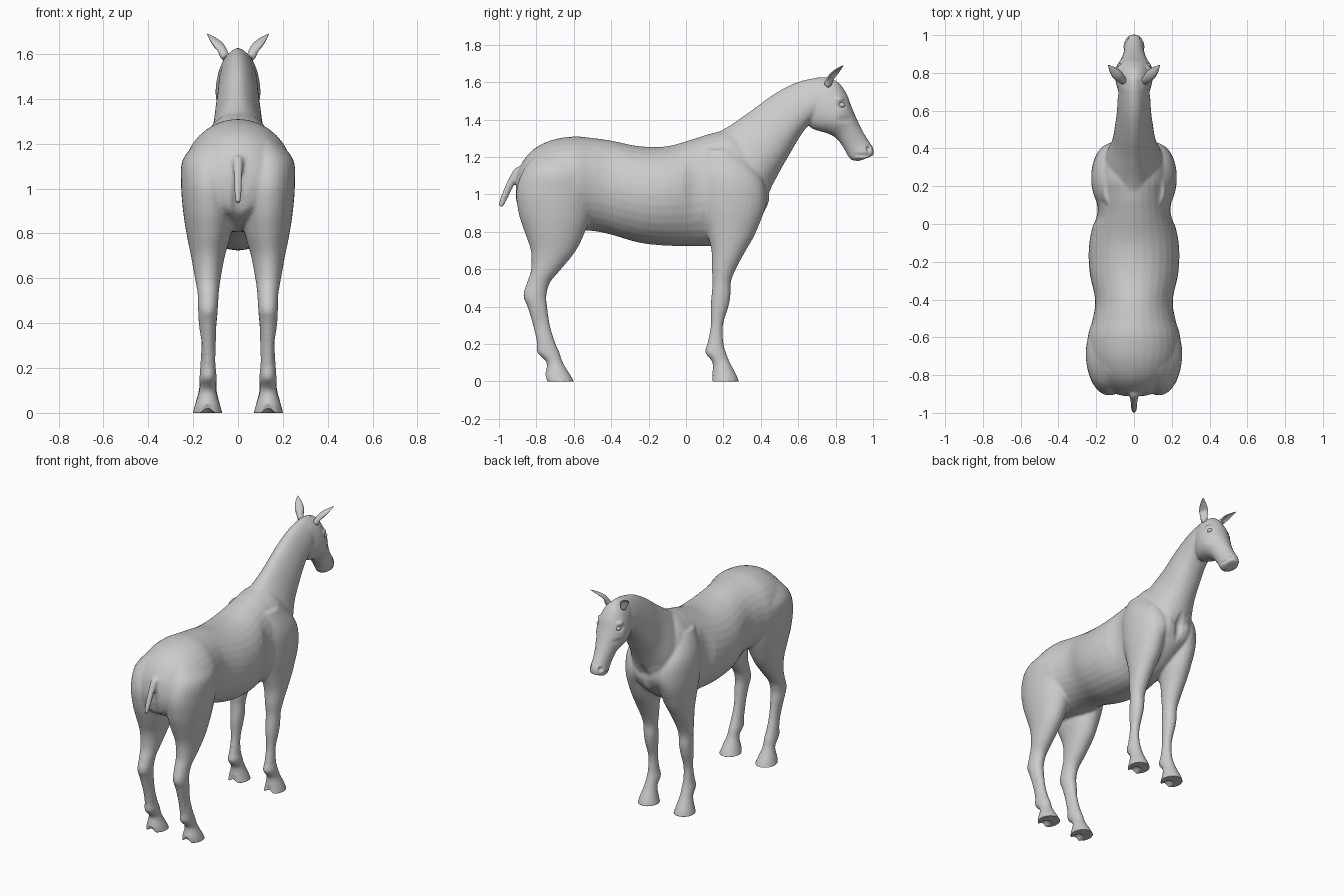
import bpy, bmesh, math
from mathutils import Vector


def catmull(rows, n):
    """Smoothly resample a list of equal-length rows, n steps per gap."""
    out = []
    for i in range(len(rows) - 1):
        p0, p1, p2 = rows[max(i - 1, 0)], rows[i], rows[i + 1]
        p3 = rows[min(i + 2, len(rows) - 1)]
        for k in range(n):
            t = k / n
            out.append([0.5 * (2 * b + (c - a) * t + (2 * a - 5 * b + 4 * c - d) * t * t
                               + (3 * b - a - 3 * c + d) * t ** 3)
                        for a, b, c, d in zip(p0, p1, p2, p3)])
    return out + [list(rows[-1])]


def skin(bm, rings):
    """Bridge rings of points into a closed tube."""
    loops = [[bm.verts.new(p) for p in ring] for ring in rings]
    n = len(loops[0])
    for a, b in zip(loops, loops[1:]):
        for i in range(n):
            j = (i + 1) % n
            bm.faces.new((a[i], a[j], b[j], b[i]))
    bm.faces.new(loops[0][::-1])
    bm.faces.new(loops[-1])


def loft(bm, rows, taper=0.0, side=1, segs=32):
    """Rows are (y, z) of one edge, (y, z) of the opposite edge, half width, x centre."""
    rings = []
    for ya, za, yb, zb, w, xc in catmull(rows, 5):
        ring = []
        for i in range(segs):
            a = 2 * math.pi * i / segs
            s, c = math.sin(a), math.cos(a)
            ring.append((side * (xc + w * c * (1 - taper * s)),
                         (ya + yb) / 2 + (yb - ya) / 2 * s, (za + zb) / 2 + (zb - za) / 2 * s))
        rings.append(ring)
    skin(bm, rings)


def finish(bm, name):
    bmesh.ops.recalc_face_normals(bm, faces=bm.faces)
    me = bpy.data.meshes.new(name)
    bm.to_mesh(me)
    bm.free()
    me.polygons.foreach_set("use_smooth", [True] * len(me.polygons))
    ob = bpy.data.objects.new(name, me)
    bpy.context.collection.objects.link(ob)
    return ob


# Torso: y, bottom z, top z, half width
torso = [(-.91, .97, 1.07, .06), (-.885, .9, 1.155, .125), (-.82, .86, 1.238, .19),
         (-.72, .82, 1.29, .236), (-.6, .805, 1.31, .245), (-.5, .805, 1.302, .218),
         (-.4, .785, 1.288, .206), (-.25, .742, 1.258, .236), (-.1, .726, 1.258, .237),
         (.05, .724, 1.3, .205), (.15, .727, 1.33, .195), (.25, .76, 1.34, .19),
         (.35, .83, 1.27, .165), (.41, .89, 1.15, .125), (.435, .95, 1.06, .07)]
# Neck and head: throat side (y, z), crest side (y, z), half width
neck = [(.38, .88, .02, 1.27, .15), (.435, .99, .19, 1.343, .15), (.5, 1.12, .33, 1.435, .113),
        (.56, 1.225, .46, 1.53, .098), (.61, 1.31, .58, 1.595, .088),
        (.66, 1.375, .7, 1.625, .083), (.7, 1.39, .77, 1.625, .07)]
head = [(.64, 1.44, .72, 1.62, .07), (.66, 1.365, .805, 1.607, .09), (.7, 1.342, .858, 1.54, .1),
        (.75, 1.328, .885, 1.47, .096), (.8, 1.303, .915, 1.4, .072),
        (.84, 1.252, .947, 1.335, .058), (.865, 1.206, .978, 1.285, .053),
        (.885, 1.184, 1.0, 1.25, .056), (.925, 1.178, 1.005, 1.21, .043)]
# Legs: z, back y, front y, inner x, outer x
front_leg = [(-.012, .13, .286, .066, .204), (.03, .138, .272, .078, .194), (.1, .142, .236, .095, .175),
             (.155, .103, .214, .094, .172), (.21, .116, .2, .102, .165), (.3, .132, .198, .104, .162),
             (.4, .132, .227, .095, .172), (.46, .136, .238, .09, .176), (.53, .142, .24, .088, .178),
             (.6, .138, .266, .078, .187), (.7, .136, .32, .06, .2), (.8, .11, .375, .035, .212),
             (.95, .07, .425, .02, .226), (1.1, .06, .4, .02, .218), (1.24, .08, .27, .03, .16)]
rear_leg = [(-.012, -.75, -.594, .066, .204), (.03, -.755, -.615, .078, .194), (.1, -.745, -.658, .098, .173),
            (.155, -.796, -.676, .095, .172), (.21, -.798, -.7, .1, .168), (.3, -.818, -.727, .102, .165),
            (.4, -.848, -.742, .096, .175), (.46, -.87, -.746, .09, .178), (.53, -.85, -.726, .086, .18),
            (.6, -.828, -.668, .077, .192), (.7, -.83, -.588, .058, .21), (.8, -.863, -.54, .03, .23),
            (.9, -.895, -.505, .015, .245), (1.02, -.907, -.48, .01, .254), (1.13, -.87, -.49, .01, .246),
            (1.22, -.8, -.54, .02, .17)]
bm = bmesh.new()
loft(bm, [(y, lo, y, hi, w, 0) for y, lo, hi, w in torso])
loft(bm, [r + (0,) for r in neck], taper=.25)
loft(bm, [r + (0,) for r in head])
for side in (1, -1):
    for leg in (front_leg, rear_leg):
        loft(bm, [(yb, z, yf, z, (xo - xi) / 2, (xo + xi) / 2) for z, yb, yf, xi, xo in leg], side=side)
# Tail: y, z, radius
bend = catmull([(-.84, 1.13, .025), (-.89, 1.13, .026), (-.935, 1.07, .02),
                (-.97, 1.0, .017), (-.99, .945, .014), (-.992, .932, .006)], 4)
loft(bm, [(y - r * .8, z + r * .5, y + r * .8, z - r * .5, r, 0) for y, z, r in bend])

# Fuse the lofts into one smooth skin
raw = finish(bm, "raw_body")
mod = raw.modifiers.new("fuse", 'REMESH')
mod.mode, mod.voxel_size = 'VOXEL', .008
mod = raw.modifiers.new("relax", 'SMOOTH')
mod.factor, mod.iterations = .5, 8
deps = bpy.context.evaluated_depsgraph_get()
fused = bpy.data.meshes.new_from_object(raw.evaluated_get(deps))
bpy.data.objects.remove(raw)

# Sculpt strokes: centre, radii, push (mirrored to both sides)
strokes = [((.095, .835, 1.478), (.04, .03, .022), (-.012, 0, 0)),     # eye socket
           ((.085, .825, 1.51), (.04, .035, .02), (.01, .004, .004)),    # brow
           ((.095, .86, 1.40), (.05, .07, .025), (-.006, 0, 0)),         # cheek bone hollow
           ((.042, .978, 1.243), (.022, .017, .02), (-.016, -.008, 0)),  # nostril
           ((.05, .94, 1.21), (.035, .055, .009), (-.009, 0, 0)),        # mouth
           ((.08, .43, .98), (.07, .08, .11), (0, .012, 0)),             # breast muscle
           ((0, .44, .98), (.03, .08, .13), (0, -.012, 0)),              # breast groove
           ((.2, .05, 1.05), (.1, .07, .2), (-.01, 0, 0)),               # behind shoulder
           ((0, -.91, .93), (.035, .09, .17), (0, .02, 0)),              # buttock groove
           ((.135, .16, .0), (.035, .06, .05), (0, .01, .025)),          # front frog
           ((.135, -.725, .0), (.035, .06, .05), (0, .01, .025)),        # rear frog
           ((.135, -.78, .3), (.08, .025, .12), (-.004, 0, 0))]          # cannon hollow
for v in fused.vertices:
    v.co.z = max(v.co.z, 0)
    side = 1 if v.co.x >= 0 else -1
    x, y, z = abs(v.co.x), v.co.y, v.co.z
    for c, r, push in strokes:
        d = ((x - c[0]) / r[0]) ** 2 + ((y - c[1]) / r[1]) ** 2 + ((z - c[2]) / r[2]) ** 2
        if d < 1:
            v.co += Vector((push[0] * side, push[1], push[2])) * (1 - d) ** 1.5
fused.polygons.foreach_set("use_smooth", [True] * len(fused.polygons))
fused.name = "body"
bpy.context.collection.objects.link(bpy.data.objects.new("body", fused))

# Ears (cupped leaf shapes) and eyes
for side, label in ((1, "right"), (-1, "left")):
    base, tip = Vector((.055, .755, 1.585)), Vector((.137, .842, 1.69))
    axis = (tip - base).normalized()
    across = Vector((.8, -.6, 0))
    across = (across - axis * across.dot(axis)).normalized()
    out = across.cross(axis)
    if out.y < 0:
        out = -out
    rings = []
    for t, w, depth in catmull([(0, .019, .018), (.2, .023, .022), (.45, .028, .02),
                                (.7, .021, .012), (.9, .009, .005), (1, .001, .001)], 4):
        c = base.lerp(tip, t) + out * .012 * math.sin(math.pi * t) * -.6
        cup = min(1, max(0, (t - .1) / .3))
        ring = []
        for i in range(24):
            a = 2 * math.pi * i / 24
            s = math.sin(a)
            bulge = s if s < 0 else s * (1 - 1.65 * cup)
            p = c + across * w * math.cos(a) + out * depth * bulge
            ring.append((p.x * side, p.y, p.z))
        rings.append(ring)
    bm = bmesh.new()
    skin(bm, rings)
    finish(bm, "ear_" + label)

    bm = bmesh.new()
    bmesh.ops.create_uvsphere(bm, u_segments=20, v_segments=12, radius=.017)
    eye = finish(bm, "eye_" + label)
    eye.location = (.074 * side, .833, 1.478)
    eye.scale = (.8, 1.1, .8)
